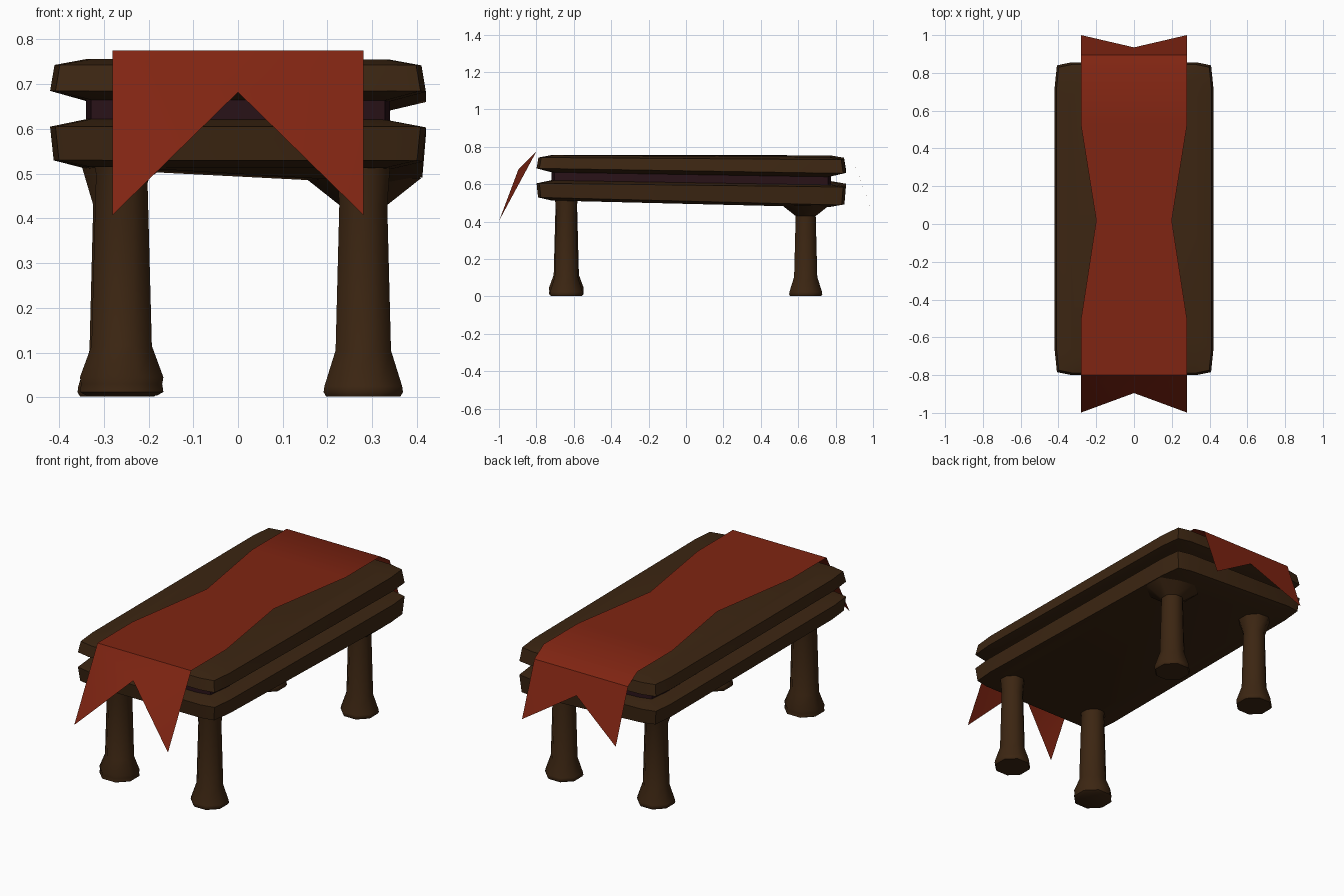
import bpy, math

cube = bpy.data.objects.get("Cube")
if cube:
    bpy.data.objects.remove(cube, do_unlink=True)


def material(name, rgb):
    m = bpy.data.materials.new(name)
    m.use_nodes = True
    m.diffuse_color = (*rgb, 1)
    bsdf = m.node_tree.nodes["Principled BSDF"]
    bsdf.inputs["Base Color"].default_value = (*rgb, 1)
    bsdf.inputs["Roughness"].default_value = 0.9
    return m


wood = material("dark brown wood", (0.045, 0.019, 0.006))
core_wood = material("dark plum wood", (0.022, 0.006, 0.009))
red = material("red cloth", (0.215, 0.018, 0.006))


def make(name, verts, faces, mat, angle):
    mesh = bpy.data.meshes.new(name)
    mesh.from_pydata(verts, [], faces)
    mesh.materials.append(mat)
    obj = bpy.data.objects.new(name, mesh)
    bpy.context.collection.objects.link(obj)
    bpy.ops.object.select_all(action="DESELECT")
    obj.select_set(True)
    bpy.context.view_layer.objects.active = obj
    bpy.ops.object.shade_smooth_by_angle(angle=math.radians(angle))
    return obj


def loft(name, rings, mat, angle=50):
    """Skin counter-clockwise rings from bottom to top and cap both ends."""
    n = len(rings[0])
    verts = [v for ring in rings for v in ring]
    faces = [(r * n + i, r * n + (i + 1) % n, (r + 1) * n + (i + 1) % n, (r + 1) * n + i)
             for r in range(len(rings) - 1) for i in range(n)]
    faces.append(tuple(reversed(range(n))))
    faces.append(tuple(range(len(verts) - n, len(verts))))
    return make(name, verts, faces, mat, angle)


HX, HY, CY = 0.42, 0.827, 0.028


def outline(inset, z, sag):
    """Plank outline with clipped corners; its back left corner sags."""
    hx, hy = HX - inset, HY - inset
    corner = [(hx, hy - 0.13), (hx - 0.012, hy - 0.015), (hx - 0.085, hy)]
    pts = []
    for sx, sy in ((1, 1), (-1, 1), (-1, -1), (1, -1)):
        part = [(sx * x, sy * y) for x, y in corner]
        pts += part if sx * sy > 0 else part[::-1]
    ring = []
    for x, y in pts:
        u, v = (x / HX + 1) / 2, (y / HY + 1) / 2
        ring.append((x, y + CY, z - sag * u * v))
    return ring


def slab(name, profile, mat):
    loft(name, [outline(*p) for p in profile], mat)


# Two planks with a recessed core between them: inset, height, sag
slab("lower_plank", [(0.08, 0.515, 0.045), (0.008, 0.53, 0.042), (0, 0.605, 0.02),
                     (0.08, 0.622, 0.03)], wood)
slab("recessed_core", [(0.08, 0.61, 0.03), (0.08, 0.675, 0.03)], core_wood)
slab("upper_plank", [(0.08, 0.665, 0.03), (0, 0.685, 0.027), (0.01, 0.743, 0.012),
                     (0.08, 0.756, 0.012)], wood)


# Eight-sided legs with flared feet
def leg(name, x, y, profile):
    rings = []
    for r, z in profile:
        rings.append([(x + r * math.cos(a), y + r * math.sin(a), z)
                      for a in (math.tau * (i + 0.5) / 8 for i in range(8))])
    loft(name, rings, wood)


banded = [(0.085, 0.004), (0.101, 0.012), (0.098, 0.03), (0.101, 0.045),
          (0.073, 0.115), (0.062, 0.5), (0.07, 0.535)]
plain = [(0.09, 0.002), (0.096, 0.012), (0.094, 0.025), (0.067, 0.105),
         (0.058, 0.43), (0.066, 0.53)]
flared = plain[:-1] + [(0.14, 0.49)]
leg("front_right_leg", -0.26, -0.64, banded)
leg("back_right_leg", -0.27, 0.64, plain[:-1] + [(0.09, 0.53)])
leg("front_left_leg", 0.28, -0.64, plain)
leg("back_left_leg", 0.28, 0.64, flared)

# Cloth runner: rows of y, height, half width, then a notched tail at each end
rows = [(-0.8, 0.775, 0.28), (-0.5, 0.775, 0.28), (0.02, 0.775, 0.2),
        (0.52, 0.775, 0.28), (0.815, 0.775, 0.28), (0.895, 0.725, 0.28)]
verts = [(s * w, y, z) for y, z, w in rows for s in (-1, 1)]
faces = [(2 * i, 2 * i + 1, 2 * i + 3, 2 * i + 2) for i in range(len(rows) - 1)]
n = len(verts)
verts += [(-0.28, -0.998, 0.408), (0, -0.895, 0.682), (0.28, -0.998, 0.408)]
verts += [(-0.28, 1.0, 0.44), (0, 0.935, 0.617), (0.28, 1.0, 0.44)]
faces += [(0, n + 1, 1), (0, n, n + 1), (n + 1, n + 2, 1)]
faces += [(n - 2, n - 1, n + 4), (n - 2, n + 4, n + 3), (n - 1, n + 5, n + 4)]
make("cloth_runner", verts, faces, red, 35)
